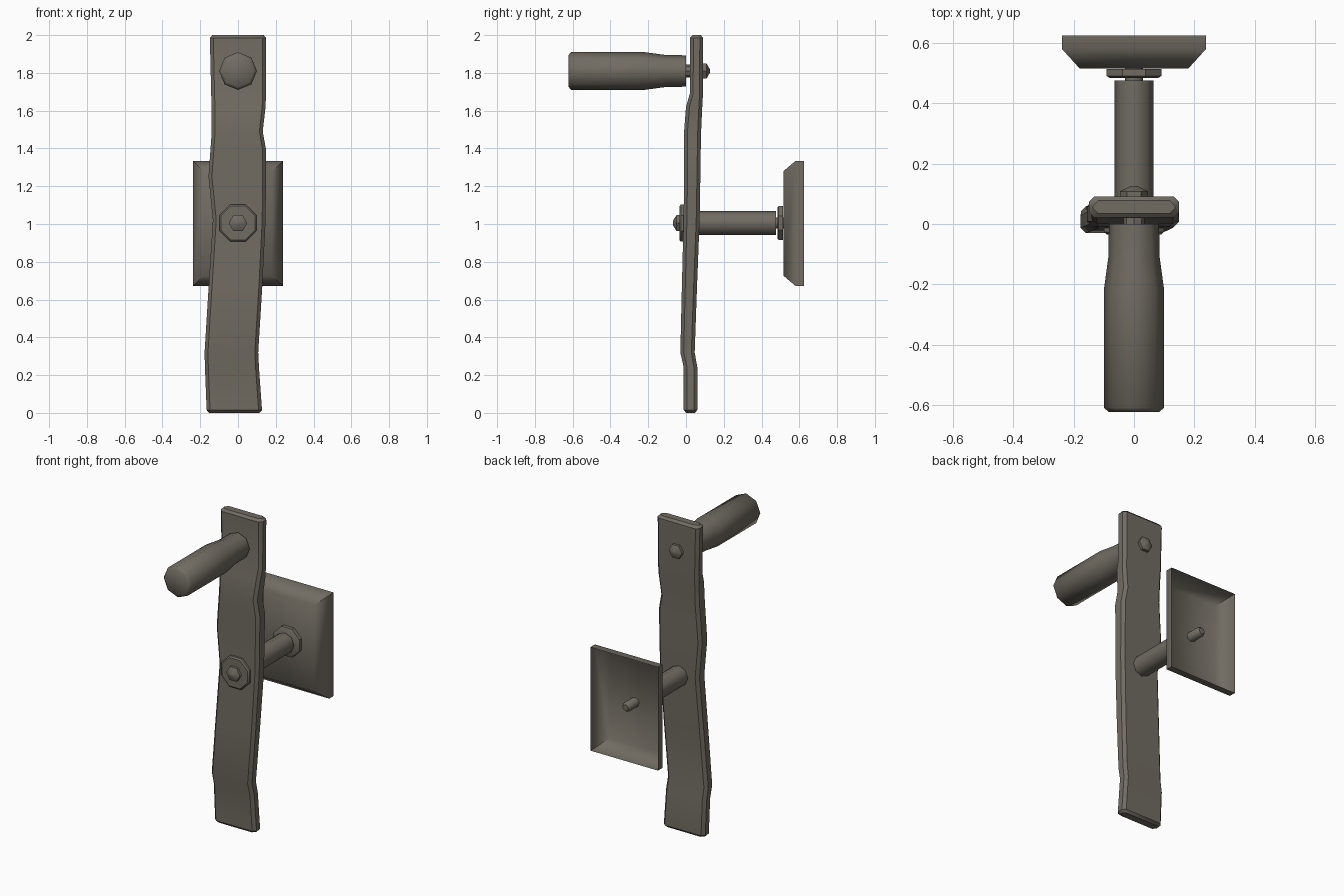
import bpy, bmesh, math

if "Cube" in bpy.data.objects:
    bpy.data.objects.remove(bpy.data.objects["Cube"])

mat = bpy.data.materials.new("weathered grey brown")
mat.diffuse_color = (0.165, 0.15, 0.122, 1)
mat.use_nodes = True
mat.node_tree.nodes["Principled BSDF"].inputs["Base Color"].default_value = mat.diffuse_color


def loft(name, rings, cap_start=True, cap_end=True, angle=35):
    """Skin a list of equal-length vertex rings into one object."""
    bm = bmesh.new()
    vs = [[bm.verts.new(p) for p in r] for r in rings]
    n = len(rings[0])
    for a, b in zip(vs, vs[1:]):
        for i in range(n):
            j = (i + 1) % n
            bm.faces.new((a[i], a[j], b[j], b[i]))
    if cap_start:
        bm.faces.new(vs[0])
    if cap_end:
        bm.faces.new(vs[-1])
    bmesh.ops.recalc_face_normals(bm, faces=bm.faces)
    me = bpy.data.meshes.new(name)
    bm.to_mesh(me)
    bm.free()
    me.materials.append(mat)
    ob = bpy.data.objects.new(name, me)
    bpy.context.collection.objects.link(ob)
    bpy.ops.object.select_all(action='DESELECT')
    ob.select_set(True)
    bpy.context.view_layer.objects.active = ob
    bpy.ops.object.shade_smooth_by_angle(angle=math.radians(angle))
    return ob


def turned(name, z, profile, sides, flat_top=False, angle=35):
    """Part turned about the y direction; profile is (y, radius) pairs."""
    ph = math.pi / sides if flat_top else 0
    t = [ph + 2 * math.pi * i / sides for i in range(sides)]
    return loft(name, [[(r * math.cos(a), y, z + r * math.sin(a)) for a in t]
                       for y, r in profile], angle=angle)


def arm_ring(z, xl, xr, yf, yb, inset=0.0, c=0.018):
    xl, xr, yf, yb = xl + inset, xr - inset, yf + inset, yb - inset
    return [(xl + c, yf, z), (xr - c, yf, z), (xr, yf + c, z), (xr, yb - c, z),
            (xr - c, yb, z), (xl + c, yb, z), (xl, yb - c, z), (xl, yf + c, z)]


# Crooked arm: height, left, right, front, back
stations = [
    (0.015, -0.166, 0.127, -0.012, 0.06),
    (0.24, -0.175, 0.111, -0.012, 0.06),
    (0.32, -0.177, 0.107, -0.03, 0.046),
    (0.66, -0.156, 0.128, -0.022, 0.058),
    (1.02, -0.133, 0.146, -0.013, 0.072),
    (1.25, -0.156, 0.148, -0.01, 0.076),
    (1.39, -0.146, 0.149, -0.01, 0.078),
    (1.49, -0.139, 0.131, -0.01, 0.08),
    (1.62, -0.14, 0.146, 0.0, 0.086),
    (1.69, -0.142, 0.148, 0.02, 0.09),
    (1.985, -0.149, 0.149, 0.021, 0.091),
]
rings = [arm_ring(*s) for s in stations]
rings.insert(0, arm_ring(0.0, *stations[0][1:], inset=0.013))
rings.append(arm_ring(2.0, *stations[-1][1:], inset=0.013))
loft("crank_arm", rings)

# Handle with its bolt and nut
turned("handle_grip", 1.81, [(-0.622, 0.084), (-0.608, 0.1), (-0.22, 0.1),
                             (-0.11, 0.085), (0.0, 0.083)], 8, angle=50)
turned("handle_bolt", 1.81, [(-0.02, 0.035), (0.09, 0.035)], 8)
turned("handle_nut", 1.81, [(0.085, 0.047), (0.108, 0.047), (0.126, 0.012)], 6)

# Axle bolt head, washers, axle and its pin
turned("axle_bolt_head", 1.005, [(-0.028, 0.049), (-0.05, 0.049), (-0.07, 0.012)], 6)
turned("front_washer", 1.005, [(0.0, 0.107), (-0.026, 0.107), (-0.034, 0.098)], 8, True)
turned("axle", 1.005, [(0.05, 0.064), (0.476, 0.064)], 8, angle=50)
turned("axle_pin", 1.005, [(0.46, 0.03), (0.6, 0.03), (0.612, 0.02)], 8, angle=50)
turned("back_washer", 1.005, [(0.484, 0.088), (0.49, 0.098), (0.514, 0.098)], 8, True)

# Hollow mounting plate, open at the back
plate = [(0.515, 0.18, 0.276), (0.58, 0.239, 0.331), (0.625, 0.239, 0.331)]
loft("mounting_plate", [[(sx * w, y, 1.003 + sz * h) for sx, sz in
                         ((-1, -1), (1, -1), (1, 1), (-1, 1))] for y, w, h in plate],
     cap_end=False, angle=60)
